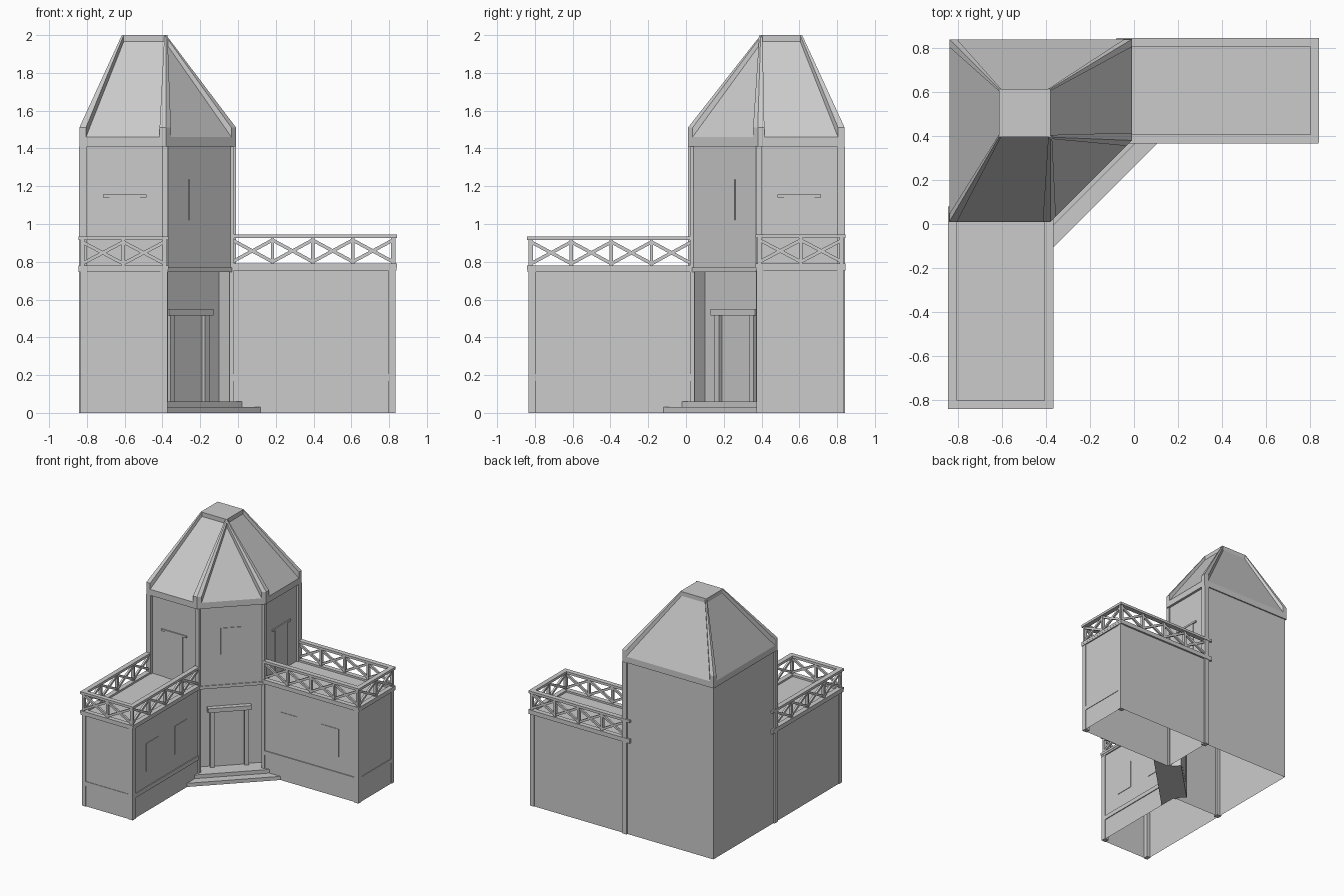
import bpy, bmesh
from mathutils import Vector

if "Cube" in bpy.data.objects:
    bpy.data.objects.remove(bpy.data.objects["Cube"])

stone = bpy.data.materials.new("light_grey_stone")
stone.use_nodes = True
grey = (0.6, 0.6, 0.6, 1)
stone.diffuse_color = grey
stone.node_tree.nodes["Principled BSDF"].inputs["Base Color"].default_value = grey


def finish(bm, name):
    mesh = bpy.data.meshes.new(name)
    bm.to_mesh(mesh)
    bm.free()
    mesh.materials.append(stone)
    obj = bpy.data.objects.new(name, mesh)
    bpy.context.collection.objects.link(obj)
    return obj


def loft(bm, low, high, open_bottom=False):
    """Solid between two loops with the same number of points."""
    a = [bm.verts.new(p) for p in low]
    b = [bm.verts.new(p) for p in high]
    base = bm.faces.new(a[::-1])
    faces = [base, bm.faces.new(b)]
    for i in range(len(a)):
        j = (i + 1) % len(a)
        faces.append(bm.faces.new((a[i], a[j], b[j], b[i])))
    bmesh.ops.recalc_face_normals(bm, faces=faces)
    if open_bottom:
        bm.faces.remove(base)


def prism(bm, outline, z0, z1, open_bottom=False):
    loft(bm, [(x, y, z0) for x, y in outline], [(x, y, z1) for x, y in outline], open_bottom)


def box(bm, place, a0, a1, b0, b1, z0, z1, open_bottom=False):
    prism(bm, [place(a, b) for a, b in ((a0, b0), (a1, b0), (a1, b1), (a0, b1))], z0, z1, open_bottom)


# Placements: along a wing and across it, or along the cut corner and out of it
def front_wing(s, t):
    return -t, -s


def right_wing(s, t):
    return s, t


def cut_corner(u, n):
    k = 0.5 ** 0.5
    return -0.205 + (u + n) * k, 0.205 + (u - n) * k


def part(name, place, *boxes):
    bm = bmesh.new()
    for b in boxes:
        box(bm, place, *b)
    return finish(bm, name)


def railing(name, place, start, end, mid, wide, bays, base, first):
    """Top rail, uprights and crossed braces along one side of a deck."""
    bm = bmesh.new()

    def side(a, d):
        return place(a, mid + d)
    box(bm, side, start, end, -wide, wide, base + 0.15, base + 0.17)
    box(bm, side, start, end, -wide, wide, base - 0.005, base + 0.015)
    step = (end - 0.02 - first) / bays
    low, high = base + 0.015, base + 0.15
    for i in range(bays + 1):
        a = first + i * step
        box(bm, side, a - 0.009, a + 0.009, -0.012, 0.012, low, high)
        if i == bays:
            break
        for p, q in ((low, high - 0.02), (high - 0.02, low)):
            ends = ((a, p), (a + step, q), (a + step, q + 0.02), (a, p + 0.02))
            loft(bm, [(*side(c, -0.008), z) for c, z in ends],
                 [(*side(c, 0.008), z) for c, z in ends])
    finish(bm, name)


# Tower shell: recessed entrance below, plain cut corner above
bm = bmesh.new()
recess = [(-0.83, 0.83), (-0.83, 0.03), (-0.38, 0.03), (-0.45, 0.10),
          (-0.10, 0.45), (-0.03, 0.38), (-0.03, 0.83)]
prism(bm, recess, 0, 0.745, True)
prism(bm, recess[:3] + recess[5:], 0.745, 1.41)
finish(bm, "tower_walls")
part("tower_belt", cut_corner, (-0.245, 0.245, -0.02, 0.006, 0.745, 0.77))

# Eaves, roof and cap
eave = [(-0.84, 0.84), (-0.84, 0.01), (-0.38, 0.01), (-0.01, 0.38), (-0.01, 0.84)]
cap = [(-0.615, 0.615), (-0.615, 0.395), (-0.38, 0.395), (-0.38, 0.395), (-0.38, 0.615)]
bm = bmesh.new()
prism(bm, eave, 1.41, 1.46)
finish(bm, "eaves")

bm = bmesh.new()
lower = [bm.verts.new((x, y, 1.46)) for x, y in eave]
upper = [bm.verts.new((x, y, 1.965)) for x, y in cap[:3] + cap[4:]]
top = [upper[0], upper[1], upper[2], upper[2], upper[3]]
for i in range(5):
    j = (i + 1) % 5
    loop = [lower[i], lower[j], top[j]]
    if top[i] is not top[j]:
        loop.append(top[i])
    bm.faces.new(loop)
bmesh.ops.recalc_face_normals(bm, faces=bm.faces)
finish(bm, "roof")

bm = bmesh.new()
prism(bm, cap[:3] + cap[4:], 1.955, 2.0)
finish(bm, "roof_cap")

# Tapered ribs on the roof corners
bm = bmesh.new()
for i in range(5):
    p, c = Vector(eave[i]), Vector(cap[i])
    along = [(Vector(eave[k % 5]) - p).normalized() for k in (i + 1, i + 4)]
    verts = []
    for origin, size, z in ((p, 0.035, 1.46), (c, 0.01, 1.95)):
        for xy in (origin, origin + along[0] * size, origin + along[1] * size):
            verts += [bm.verts.new((*xy, z)), bm.verts.new((*xy, z + 0.05))]
    hull = bmesh.ops.convex_hull(bm, input=verts)
    loose = [v for v in verts if v.is_valid and not v.link_faces]
    bmesh.ops.delete(bm, geom=loose, context='VERTS')
bmesh.ops.dissolve_limit(bm, angle_limit=0.01, verts=bm.verts, edges=bm.edges)
bmesh.ops.recalc_face_normals(bm, faces=bm.faces)
finish(bm, "roof_ribs")

# Entrance steps, running into the recess
for name, edge, z0, z1 in (("lower_step", -0.26, 0, 0.03), ("upper_step", -0.36, 0.03, 0.06)):
    bm = bmesh.new()
    prism(bm, [(-0.38, -0.38 - edge), (0.38 + edge, 0.38), (-0.03, 0.38),
               (-0.10, 0.45), (-0.45, 0.10), (-0.38, 0.03)], z0, z1)
    finish(bm, name)

# Entrance door and upper window on the cut corner
part("entrance_door", cut_corner, (-0.113, 0.113, -0.1, -0.092, 0.06, 0.515))
part("entrance_frame", cut_corner,
     (-0.145, -0.113, -0.1, -0.07, 0.06, 0.515),
     (0.113, 0.145, -0.1, -0.07, 0.06, 0.515),
     (-0.165, 0.165, -0.1, -0.06, 0.515, 0.55))
part("tower_window", cut_corner, (-0.08, 0.08, -0.005, 0.005, 1.02, 1.235))

# The two wings with their decks, railings and details
for side, place, base in (("front", front_wing, 0.765), ("right", right_wing, 0.775)):
    part(side + "_wing_walls", place, (-0.03, 0.83, 0.38, 0.83, 0, base - 0.02, True))
    part(side + "_wing_deck", place,
         (-0.03, 0.84, 0.37, 0.84, base - 0.02, base),
         (-0.08, 0.84, 0.83, 0.845, base - 0.02, base))
    part(side + "_wing_posts", place,
         (0.795, 0.835, 0.372, 0.41, 0, base - 0.02),
         (0.795, 0.835, 0.80, 0.835, 0, base - 0.02))
    part(side + "_tower_posts", place,
         (-0.045, -0.02, 0.37, 0.40, 0, 1.41),
         (-0.05, -0.01, 0.80, 0.842, 0, 1.41))
    part(side + "_wing_band", place,
         (-0.03, 0.832, 0.373, 0.38, 0.17, 0.205),
         (0.83, 0.834, 0.38, 0.83, 0.17, 0.205))
    part(side + "_wing_windows", place,
         (0.12, 0.28, 0.376, 0.38, 0.33, 0.56),
         (0.49, 0.65, 0.376, 0.38, 0.33, 0.56))
    part(side + "_deck_door", place, (-0.03, -0.024, 0.52, 0.68, base, 1.14))
    part(side + "_deck_door_lintel", place, (-0.03, -0.02, 0.485, 0.715, 1.14, 1.155))

    railing(side + "_inner_railing", place, -0.03, 0.84, 0.387, 0.02, 4, base, -0.03)
    railing(side + "_outer_railing", place, -0.08, 0.84, 0.825, 0.02, 4, base, -0.03)

    def across(a, d, place=place):
        return place(d, a)
    railing(side + "_end_railing", across, 0.37, 0.845, 0.822, 0.019, 2, base, 0.39)
